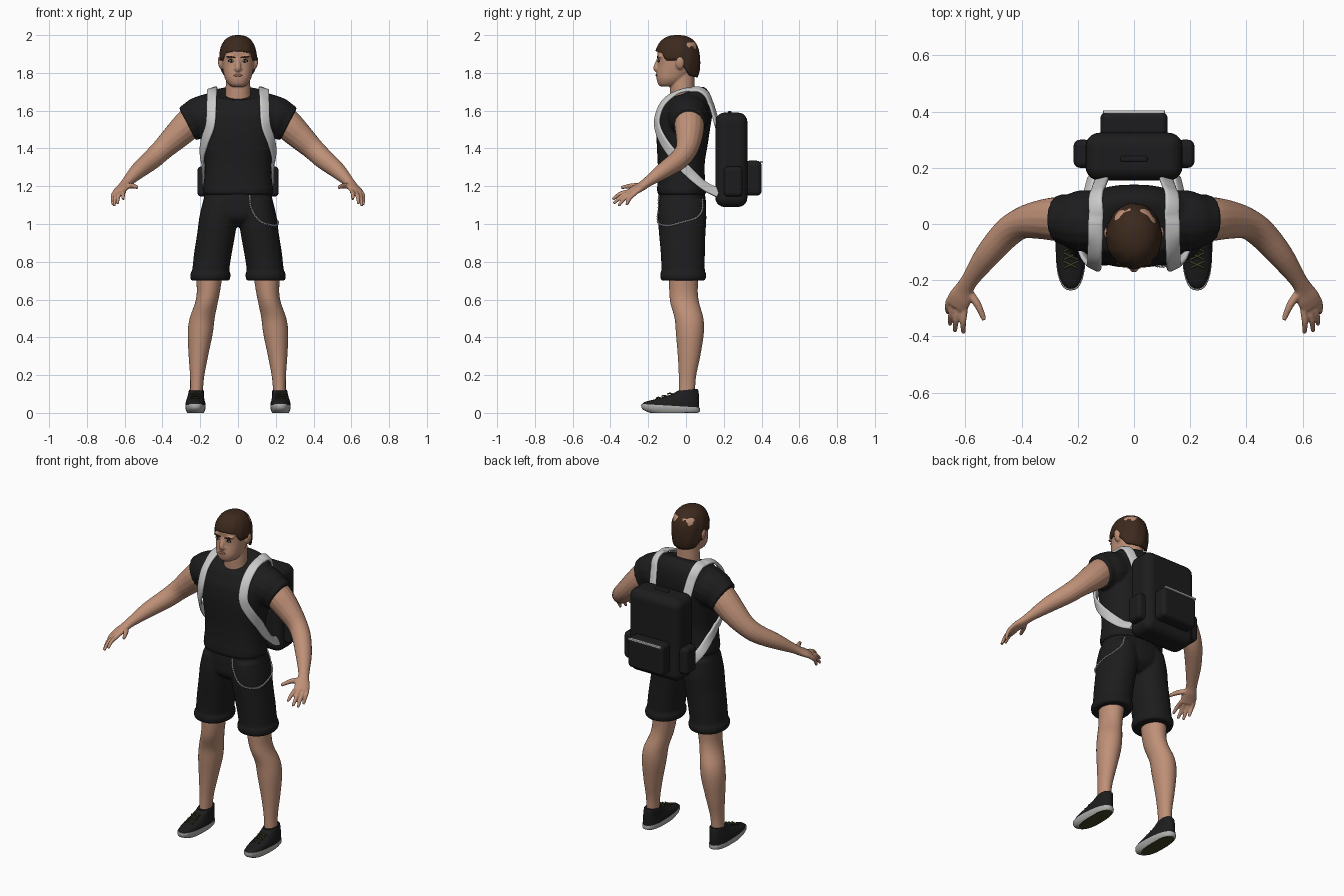
import bpy, bmesh
from math import sin, cos, pi, acos, copysign
from mathutils import Vector, Matrix
from mathutils.bvhtree import BVHTree

if "Cube" in bpy.data.objects:
    bpy.data.objects.remove(bpy.data.objects["Cube"])


def material(name, r, g, b):
    m = bpy.data.materials.new(name)
    m.use_nodes = True
    m.diffuse_color = (r, g, b, 1)
    node = m.node_tree.nodes["Principled BSDF"]
    node.inputs["Base Color"].default_value = (r, g, b, 1)
    node.inputs["Roughness"].default_value = 0.8
    return m


SKIN = material("skin", .52, .28, .185)
HAIR = material("brown hair", .045, .022, .012)
CLOTH = material("black cloth", .012, .012, .013)
STRAP = material("light grey webbing", .6, .6, .6)
SOLE = material("grey rubber", .42, .42, .41)
LACE = material("olive", .05, .05, .018)
LIP = material("lips", .32, .13, .095)
WHITE = material("eye white", .6, .57, .53)
DARK = material("dark brown", .015, .009, .007)


def finish(name, bm, *mats):
    bmesh.ops.recalc_face_normals(bm, faces=bm.faces)
    me = bpy.data.meshes.new(name)
    bm.to_mesh(me)
    bm.free()
    for m in mats:
        me.materials.append(m)
    ob = bpy.data.objects.new(name, me)
    bpy.context.collection.objects.link(ob)
    return ob


def fuse(ob, voxel, rounds):
    """Merge overlapping volumes into one smooth skin."""
    r = ob.modifiers.new("fuse", 'REMESH')
    r.mode = 'VOXEL'
    r.voxel_size = voxel
    r.use_smooth_shade = True
    s = ob.modifiers.new("soften", 'SMOOTH')
    s.factor = .5
    s.iterations = rounds


def surface(ob):
    bpy.context.view_layer.update()
    return BVHTree.FromObject(ob, bpy.context.evaluated_depsgraph_get())


def spline(rows, n):
    out = []
    for i in range(len(rows) - 1):
        p0, p1, p2, p3 = (rows[min(max(j, 0), len(rows) - 1)] for j in range(i - 1, i + 3))
        for k in range(n):
            t = k / n
            out.append([b + .5 * t * (c - a + t * (2 * a - 5 * b + 4 * c - d + t * (3 * (b - c) + d - a)))
                        for a, b, c, d in zip(p0, p1, p2, p3)])
    return out + [list(rows[-1])]


def circle(seg, p):
    for k in range(seg):
        a = 2 * pi * k / seg
        yield [copysign(abs(f) ** (2 / p), f) for f in (cos(a), sin(a))]


def loft(bm, rings):
    rings = [[bm.verts.new(v) for v in r] for r in rings]
    for a, b in zip(rings, rings[1:]):
        for k in range(len(a)):
            j = (k + 1) % len(a)
            bm.faces.new((a[k], a[j], b[j], b[k])).smooth = True
    bm.faces.new(rings[0])
    bm.faces.new(rings[-1])


def stack(bm, rows, side=1, p=2.0, n=4, seg=32):
    """Level rings: z, x centre, x radius, front y, back y, tilt."""
    rings = []
    for z, x, rx, yf, yb, tilt in spline(rows, n):
        cy, ry = (yf + yb) / 2, (yb - yf) / 2
        rings.append([(side * (x + rx * c), cy + ry * s, z + tilt * ry * s) for c, s in circle(seg, p)])
    loft(bm, rings)


def tube(bm, rows, side=1, ref=(0, 1, 0), n=4, seg=16):
    """Rings along a path: x, y, z, radius along ref, radius across."""
    rows = spline(rows, n)
    pts = [Vector(r[:3]) for r in rows]
    rings = []
    for i, r in enumerate(rows):
        t = (pts[min(i + 1, len(pts) - 1)] - pts[max(i - 1, 0)]).normalized()
        u = Vector(ref)
        u = (u - t * u.dot(t)).normalized()
        w = t.cross(u)
        ring = [pts[i] + u * r[3] * c + w * r[4] * s for c, s in circle(seg, 2)]
        rings.append([(side * v.x, v.y, v.z) for v in ring])
    loft(bm, rings)


def blob(bm, loc, size, turn=0):
    m = Matrix.Translation(loc) @ Matrix.Rotation(turn, 4, 'Y') @ Matrix.Diagonal((*size, 1))
    new = bmesh.ops.create_uvsphere(bm, u_segments=16, v_segments=10, radius=1, matrix=m)
    for v in new["verts"]:
        for f in v.link_faces:
            f.smooth = True


def box(name, lo, hi, mat, bevel):
    bm = bmesh.new()
    lo, hi = Vector(lo), Vector(hi)
    bmesh.ops.create_cube(bm, size=1, matrix=Matrix.Translation((lo + hi) / 2) @ Matrix.Diagonal((*(hi - lo), 1)))
    for f in bm.faces:
        f.smooth = True
    b = finish(name, bm, mat).modifiers.new("round", 'BEVEL')
    b.width, b.segments, b.harden_normals = bevel, 5, True


# Shirt: torso and two short sleeves
bm = bmesh.new()
stack(bm, [(1.155, 0, .183, -.148, .103, 0), (1.18, 0, .187, -.153, .107, 0), (1.25, 0, .178, -.15, .1, 0),
           (1.33, 0, .177, -.15, .1, 0), (1.42, 0, .19, -.155, .115, 0), (1.5, 0, .205, -.155, .127, 0),
           (1.57, 0, .215, -.147, .138, 0), (1.62, 0, .21, -.13, .14, .05), (1.665, 0, .19, -.115, .13, .15),
           (1.692, 0, .145, -.108, .1, .3), (1.69, 0, .088, -.1, .07, .42)], p=2.4)
for s in (1, -1):
    tube(bm, [(.12, .01, 1.59, .11, .11), (.2, .012, 1.563, .108, .112), (.24, .015, 1.545, .092, .102),
              (.255, .016, 1.535, .09, .1), (.268, .016, 1.528, .088, .097)], s)
shirt = finish("shirt", bm, CLOTH)
fuse(shirt, .008, 4)

# Shorts with rolled cuffs
bm = bmesh.new()
stack(bm, [(.985, 0, .05, -.08, .05, 0), (1.03, 0, .15, -.14, .1, 0), (1.1, 0, .182, -.148, .107, 0),
           (1.18, 0, .174, -.143, .097, 0)], p=2.3)
for s in (1, -1):
    stack(bm, [(.7, .147, .1, -.128, .098, 0), (.715, .147, .106, -.136, .106, 0), (.74, .146, .106, -.136, .106, 0),
               (.752, .145, .098, -.13, .1, 0), (.85, .132, .1, -.134, .1, 0), (.95, .115, .101, -.143, .103, 0),
               (1.04, .104, .1, -.148, .108, 0), (1.13, .095, .088, -.14, .1, 0)], s, p=2.2)
shorts = finish("shorts", bm, CLOTH)
fuse(shorts, .008, 3)

# Bare legs
for s, side in ((1, "left"), (-1, "right")):
    bm = bmesh.new()
    stack(bm, [(.06, .222, .034, -.04, .045, 0), (.13, .219, .034, -.038, .048, 0), (.2, .216, .038, -.038, .054, 0),
               (.3, .21, .051, -.043, .075, 0), (.42, .2, .066, -.053, .094, 0), (.5, .19, .066, -.06, .092, 0),
               (.58, .168, .06, -.082, .07, 0), (.64, .157, .061, -.088, .062, 0), (.72, .152, .069, -.092, .066, 0),
               (.8, .145, .075, -.1, .07, 0)], s)
    finish(side + "_leg", bm, SKIN)

    # Shoe: rubber sole with dark tread, cloth upper, laces
    bm = bmesh.new()
    stack(bm, [(0, .225, .044, -.19, .06, 0), (.012, .225, .05, -.23, .072, -.04),
               (.028, .225, .054, -.237, .074, -.06), (.038, .225, .053, -.235, .072, -.06)], s, 2.5, 2)
    bm.normal_update()
    for f in bm.faces:
        if f.calc_center_median().z < .002:
            f.material_index = 1
    finish(side + "_sole", bm, SOLE, LACE)
    bm = bmesh.new()
    stack(bm, [(.03, .225, .053, -.234, .07, -.05), (.052, .225, .052, -.222, .07, -.03),
               (.072, .225, .047, -.165, .07, 0), (.095, .223, .042, -.1, .068, .05),
               (.115, .221, .04, -.055, .064, .1), (.122, .221, .037, -.05, .06, .1)], s, 2.3, 3)
    finish(side + "_shoe", bm, CLOTH)
    bm = bmesh.new()
    for y, z in ((-.145, .082), (-.115, .092), (-.085, .104)):
        for d in (1, -1):
            tube(bm, [(.2, y - d * .012, z - .004, .004, .004), (.225, y, z, .004, .004),
                      (.25, y + d * .012, z - .004, .004, .004)], s, seg=8)
    finish(side + "_laces", bm, LACE)

    # Arm and hand
    across = Vector((-.84, -.54, .15))
    bm = bmesh.new()
    tube(bm, [(.2, .015, 1.59, .075, .075), (.27, .018, 1.52, .078, .08), (.335, .016, 1.457, .068, .072),
              (.4, .003, 1.395, .056, .06), (.455, -.035, 1.343, .053, .054), (.525, -.115, 1.285, .045, .044),
              (.585, -.2, 1.225, .031, .027), (.605, -.235, 1.2, .035, .023), (.62, -.265, 1.183, .043, .02),
              (.633, -.293, 1.165, .042, .016)], s, across)
    knuckle = Vector((.63, -.285, 1.168))
    for offset, tip in ((.033, (.607, -.388, 1.13)), (.011, (.638, -.383, 1.108)),
                        (-.011, (.655, -.358, 1.095)), (-.032, (.662, -.315, 1.1))):
        a = knuckle + across * offset
        m = a.lerp(Vector(tip), .5) + Vector((.004, -.004, .008))
        tube(bm, [(*a, .012, .012), (*m, .0115, .0115), (*tip, .008, .008)], s, across, seg=10)
    tube(bm, [(.595, -.235, 1.2, .016, .016), (.558, -.285, 1.202, .014, .014), (.533, -.342, 1.193, .009, .009)],
         s, (0, 0, 1), seg=10)
    fuse(finish(side + "_arm", bm, SKIN), .005, 3)

# Head, neck, nose, brow ridge and ears
bm = bmesh.new()
stack(bm, [(1.6, 0, .09, -.08, .06, 0), (1.67, 0, .069, -.084, .047, 0), (1.73, 0, .065, -.085, .045, 0),
           (1.8, 0, .06, -.08, .045, 0)])
stack(bm, [(1.728, 0, .03, -.135, -.08, 0), (1.738, 0, .048, -.149, -.05, -.1), (1.765, 0, .067, -.156, -.01, -.1),
           (1.8, 0, .077, -.155, .03, 0), (1.84, 0, .084, -.15, .05, 0), (1.88, 0, .088, -.15, .06, 0),
           (1.92, 0, .09, -.151, .064, 0), (1.96, 0, .075, -.13, .05, 0), (1.985, 0, .04, -.09, .01, 0)], p=2.25)
tube(bm, [(0, -.14, 1.885, .01, .01), (0, -.15, 1.86, .01, .011), (0, -.159, 1.828, .014, .016),
          (0, -.152, 1.812, .014, .012)], seg=12)
for s in (1, -1):
    blob(bm, (s * .035, -.136, 1.887), (.03, .015, .009))
    blob(bm, (s * .013, -.151, 1.82), (.009, .01, .008))
    blob(bm, (s * .092, -.032, 1.852), (.014, .024, .035), s * .2)
head = finish("head", bm, SKIN)
fuse(head, .005, 2)

# Facial details laid on the skin
face = surface(head)


def feature(name, mat, x, z, size, out=0, turn=0, sides=(1, -1)):
    bm = bmesh.new()
    for s in sides:
        hit = face.ray_cast(Vector((s * x, -1, z)), Vector((0, 1, 0)))[0]
        blob(bm, hit - Vector((0, out, 0)), size, s * turn)
    finish(name, bm, mat)


feature("eyelids", DARK, .034, 1.864, (.019, .004, .009))
feature("eyes", WHITE, .034, 1.863, (.014, .004, .0055), .002)
feature("irises", DARK, .034, 1.863, (.0055, .003, .0055), .0045)
feature("eyebrows", HAIR, .036, 1.884, (.023, .004, .005), .001, -.15)
feature("lips", LIP, 0, 1.787, (.024, .005, .007), 0, 0, (1,))

# Short hair cap with a lower hairline at the back
hairline = [(-1, 1.915), (-.7, 1.905), (-.5, 1.865), (-.05, 1.868), (.3, 1.83), (.6, 1.785), (1, 1.775)]
bm = bmesh.new()
centre, size, SEG, ROWS = Vector((0, -.045, 1.86)), (.1, .12, .14), 64, 16
pole, grid = bm.verts.new(centre + Vector((0, 0, size[2]))), []
for k in range(SEG):
    a = 2 * pi * k / SEG
    for (f0, z0), (f1, z1) in zip(hairline, hairline[1:]):
        if f0 <= sin(a) <= f1:
            low = z0 + (z1 - z0) * (sin(a) - f0) / (f1 - f0)
    d = (low - centre.z) / size[2]
    end = acos(copysign(abs(d) ** 1.25, d))
    column = []
    for i in range(1, ROWS + 1):
        phi = end * i / ROWS
        r = sin(phi) ** .8 * (1 + .012 * sin(11 * a + 5 * phi) * sin(phi))
        h = copysign(abs(cos(phi)) ** .8, cos(phi))
        column.append(bm.verts.new(centre + Vector((size[0] * r * cos(a), size[1] * r * sin(a), size[2] * h))))
    grid.append(column)
for k in range(SEG):
    a, b = grid[k], grid[(k + 1) % SEG]
    bm.faces.new((pole, a[0], b[0])).smooth = True
    for i in range(ROWS - 1):
        bm.faces.new((a[i], a[i + 1], b[i + 1], b[i])).smooth = True
thick = finish("hair", bm, HAIR).modifiers.new("thickness", 'SOLIDIFY')
thick.thickness, thick.offset = .012, -1

# Backpack body, pockets, trim and grab handle
box("backpack", (-.173, .155, 1.09), (.173, .325, 1.59), CLOTH, .05)
box("backpack_front_pocket", (-.12, .31, 1.15), (.12, .4, 1.335), CLOTH, .025)
box("pocket_trim", (-.11, .393, 1.322), (.11, .405, 1.334), STRAP, .003)
box("grab_handle", (-.048, .222, 1.58), (.048, .242, 1.598), CLOTH, .006)
for s, side in ((1, "left"), (-1, "right")):
    x0, x1 = sorted((s * .15, s * .215))
    box(side + "_side_pocket", (x0, .2, 1.145), (x1, .3, 1.305), CLOTH, .022)

# Shoulder straps hugging the shirt
cloth = surface(shirt)
path = [(.11, .172, 1.5), (.118, .15, 1.58), (.128, .12, 1.66), (.134, .06, 1.71), (.137, 0, 1.71),
        (.138, -.06, 1.69), (.14, -.12, 1.64), (.142, -.15, 1.57), (.15, -.15, 1.51), (.175, -.12, 1.44),
        (.19, -.07, 1.37), (.185, -.02, 1.31), (.175, .04, 1.25), (.165, .1, 1.2), (.15, .17, 1.165)]
for s, side in ((1, "left"), (-1, "right")):
    spots, normals = [], []
    for p in spline(path, 5):
        p = Vector((s * p[0], p[1], p[2]))
        near, normal, _, gap = cloth.find_nearest(p)
        outside = (p - near).dot(normal) > .012
        spots.append(p if outside else near + normal * .008)
        normals.append(normal)
    rings = []
    for i, c in enumerate(spots):
        lo, hi = max(i - 2, 0), min(i + 2, len(spots) - 1)
        t = (spots[hi] - spots[lo]).normalized()
        nrm = sum(normals[lo:hi + 1], Vector()).normalized()
        u = t.cross(nrm).normalized()
        v = u.cross(t)
        rings.append([c + u * .027 * a + v * .009 * b for a, b in circle(16, 3.5)])
    bm = bmesh.new()
    loft(bm, rings)
    finish(side + "_shoulder_strap", bm, STRAP)

# Hanging pocket chain on the left hip
hips = surface(shorts)
bm = bmesh.new()
links = spline([(.065, -.16, 1.15), (.075, -.16, 1.07), (.125, -.15, 1.01), (.2, -.1, .992), (.215, -.02, 1.01),
                (.2, .06, 1.035), (.165, .095, 1.08), (.15, .1, 1.15)], 9)
for i, p in enumerate(links):
    near, normal = hips.find_nearest(Vector(p))[:2]
    blob(bm, near + normal * .003, (.006, .006, .004) if i % 2 else (.004, .004, .006))
finish("pocket_chain", bm, STRAP)
